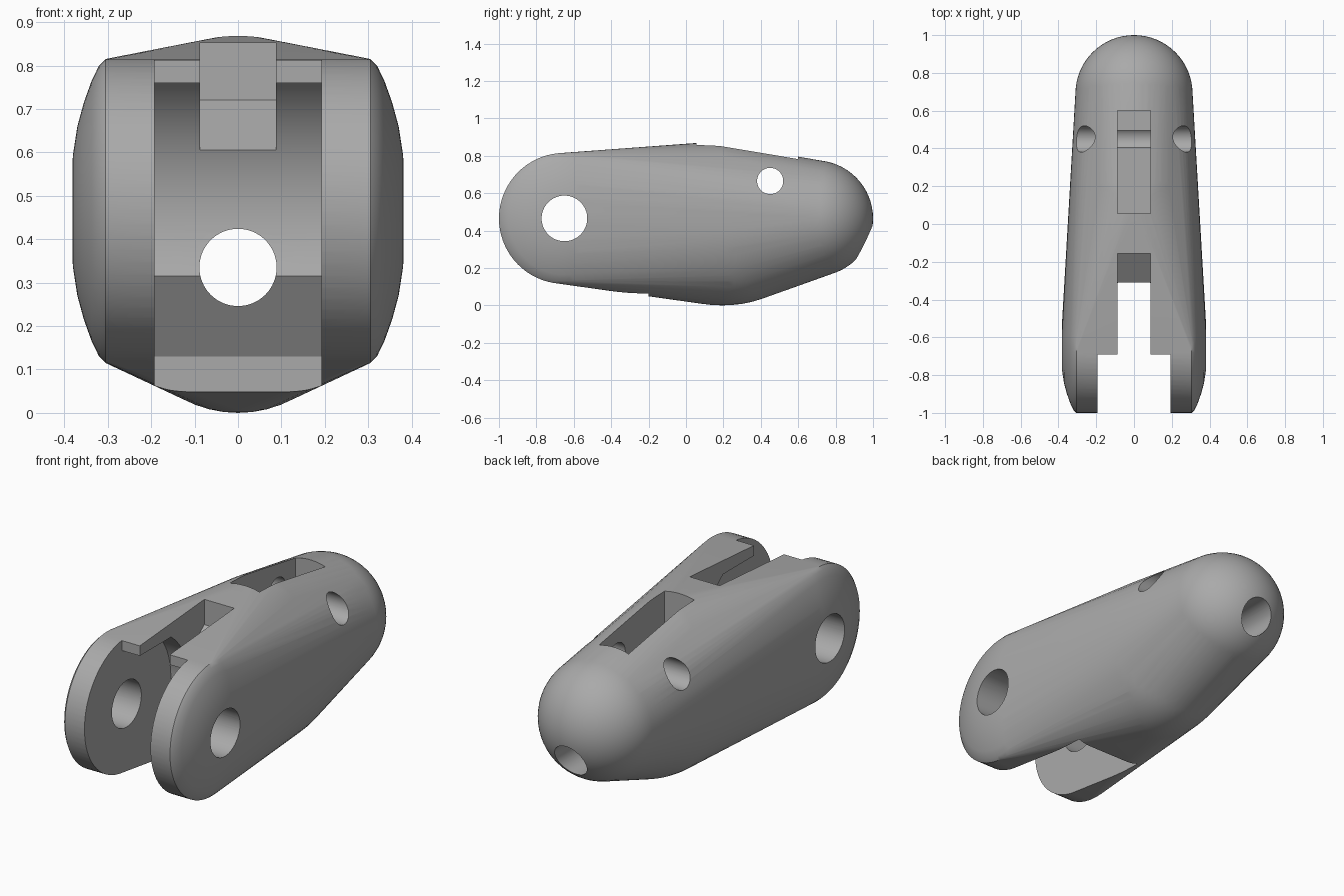
import bpy, bmesh, math
from mathutils import Vector

if "Cube" in bpy.data.objects:
    bpy.data.objects.remove(bpy.data.objects["Cube"])

grey = bpy.data.materials.new("plain_grey")
grey.diffuse_color = (0.4, 0.4, 0.4, 1)
grey.use_nodes = True
grey.node_tree.nodes["Principled BSDF"].inputs["Base Color"].default_value = grey.diffuse_color


def finish(name, bm):
    bmesh.ops.recalc_face_normals(bm, faces=bm.faces)
    me = bpy.data.meshes.new(name)
    bm.to_mesh(me)
    bm.free()
    ob = bpy.data.objects.new(name, me)
    bpy.context.collection.objects.link(ob)
    me.materials.append(grey)
    return ob


def ellipsoid(cy, cz, a, b, c, shear=0.0, seg=64, rings=32):
    pts = []
    for i in range(rings + 1):
        t = math.pi * i / rings
        for j in range(seg):
            p = 2 * math.pi * j / seg
            z = c * math.cos(t)
            pts.append((a * math.sin(t) * math.cos(p),
                        cy + b * math.sin(t) * math.sin(p) - shear * z, cz + z))
    return pts


KY, KZ = -0.65, 0.465   # knuckle axis

# Body: hull around a domed knuckle disc, a swollen middle and a round tip
pts = ellipsoid(0.15, 0.435, 0.34, 0.55, 0.435, 0.1)
pts += ellipsoid(0.69, 0.465, 0.31, 0.31, 0.31)
for x, r in ((0.305, 0.35), (0.32, 0.335), (0.337, 0.3), (0.355, 0.25),
             (0.37, 0.195), (0.38, 0.13), (0.385, 0.06)):
    for side in (-1, 1):
        for i in range(72):
            t = 2 * math.pi * i / 72
            pts.append((side * x, KY + r * math.cos(t), KZ + r * math.sin(t)))
bm = bmesh.new()
for p in pts:
    bm.verts.new(p)
bmesh.ops.remove_doubles(bm, verts=bm.verts, dist=0.0005)
res = bmesh.ops.convex_hull(bm, input=bm.verts)
bmesh.ops.delete(bm, geom=[v for v in bm.verts if not v.link_faces], context='VERTS')
body = finish("finger_segment", bm)


def cut(name, profile, half, axis='X'):
    """Prism cutter from a 2D profile, subtracted from the body."""
    bm = bmesh.new()
    ends = []
    for s in (-half, half):
        ends.append([bm.verts.new((s, u, v) if axis == 'X' else (u, s, v))
                     for u, v in profile])
    bm.faces.new(ends[0])
    bm.faces.new(ends[1])
    n = len(profile)
    for i in range(n):
        j = (i + 1) % n
        bm.faces.new((ends[0][i], ends[0][j], ends[1][j], ends[1][i]))
    ob = finish(name, bm)
    ob.hide_render = True
    mod = body.modifiers.new(name, 'BOOLEAN')
    mod.operation = 'DIFFERENCE'
    mod.solver = 'EXACT'
    mod.object = ob
    cutters.append(ob)


def circle(u, v, r, n=64):
    return [(u + r * math.cos(2 * math.pi * i / n), v + r * math.sin(2 * math.pi * i / n))
            for i in range(n)]


cutters = []
# Fork slot with a rounded back and an open underside
R = 0.367
a0, a1 = math.asin(0.295 / R), math.asin(-0.15 / R)
arc = [(KY + R * math.cos(a0 + (a1 - a0) * i / 24), KZ + R * math.sin(a0 + (a1 - a0) * i / 24))
       for i in range(25)]
cut("fork_slot", [(-1.2, 1.1), (-0.69, 1.1), (-0.69, 0.76)] + arc
    + [(-0.2, 0.13), (-0.2, -0.1), (-1.2, -0.1)], 0.192)
# Narrow upper stop slot with sloping floor
cut("stop_slot", [(-0.75, 1.2), (-0.155, 1.2), (-0.155, 0.72), (-0.31, 0.605), (-0.75, 0.605)], 0.087)
# Top pocket
cut("top_pocket", [(0.055, 1.2), (0.6, 1.2), (0.6, 0.612), (0.055, 0.612)], 0.0865)
# Knuckle pin hole, small cross pin hole, lengthwise cord hole
cut("knuckle_hole", circle(KY, KZ, 0.122), 0.8)
cut("cross_pin_hole", circle(0.45, 0.665, 0.07), 0.8)
cut("cord_hole", circle(0, 0.335, 0.089), 1.5, 'Y')

# Apply the cuts, drop the cutters, smooth the surfaces
bpy.context.view_layer.objects.active = body
body.select_set(True)
for m in list(body.modifiers):
    bpy.ops.object.modifier_apply(modifier=m.name)
for c in cutters:
    bpy.data.objects.remove(c)
bpy.ops.object.shade_smooth_by_angle(angle=math.radians(30))
